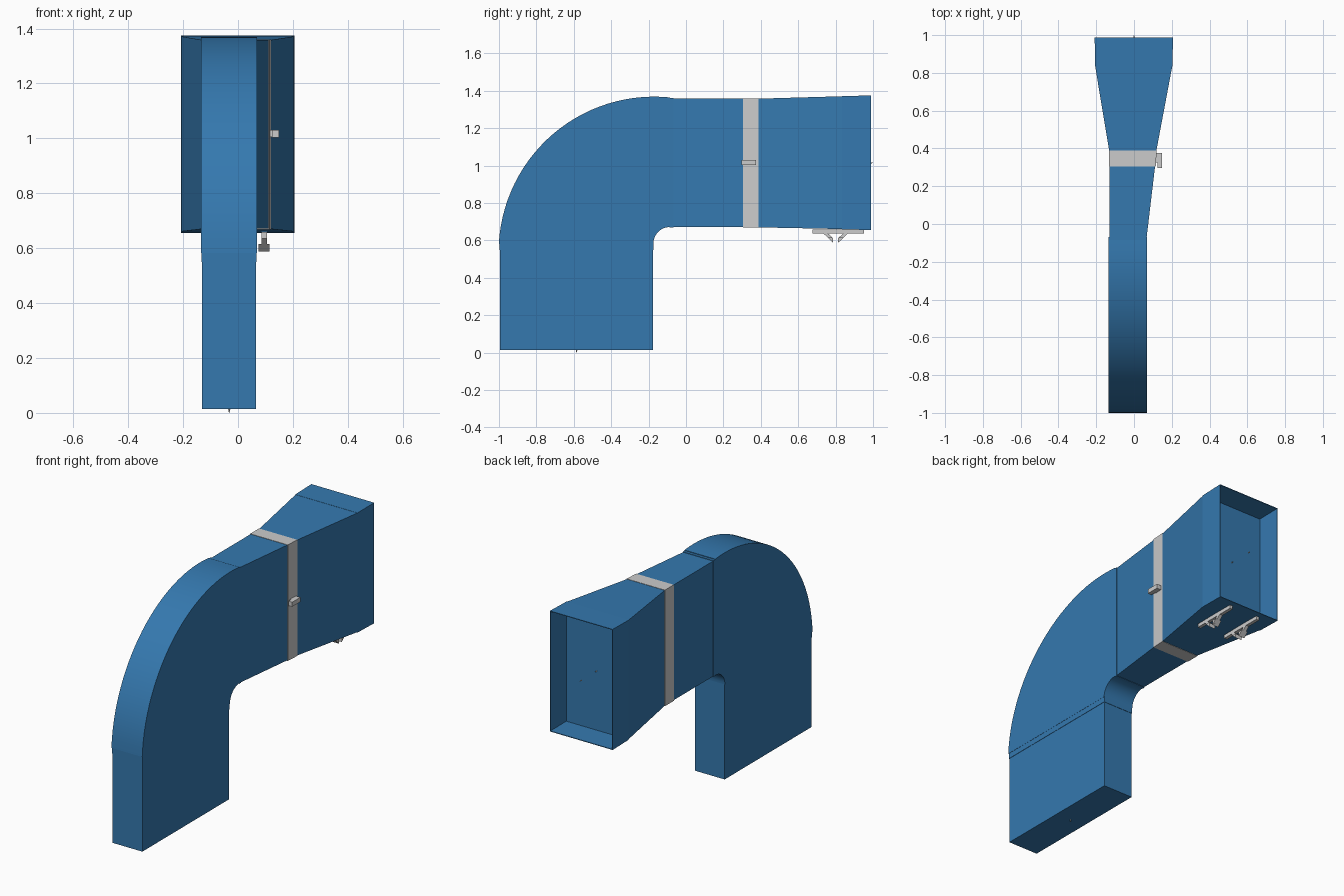
import bpy, bmesh, math
from math import sin, cos, pi, atan2

if "Cube" in bpy.data.objects:
    bpy.data.objects.remove(bpy.data.objects["Cube"])

blue = bpy.data.materials.new("duct_blue")
blue.diffuse_color = (0.035, 0.19, 0.43, 1)
blue.use_nodes = True
blue.node_tree.nodes["Principled BSDF"].inputs["Base Color"].default_value = blue.diffuse_color


def finish(name, bm, mat=None, smooth=False):
    bmesh.ops.recalc_face_normals(bm, faces=bm.faces[:])
    me = bpy.data.meshes.new(name)
    bm.to_mesh(me)
    bm.free()
    ob = bpy.data.objects.new(name, me)
    bpy.context.collection.objects.link(ob)
    if mat:
        me.materials.append(mat)
    if smooth:
        bpy.ops.object.select_all(action='DESELECT')
        ob.select_set(True)
        bpy.context.view_layer.objects.active = ob
        bpy.ops.object.shade_smooth_by_angle(angle=math.radians(30))
    return ob


def loft(name, rings, mat=blue):
    """Rectangular duct along y; each ring is (y, x0, x1, z0, z1)."""
    bm = bmesh.new()
    loops = [[bm.verts.new((x, y, z)) for x, z in ((a, c), (b, c), (b, d), (a, d))]
             for y, a, b, c, d in rings]
    for p, q in zip(loops, loops[1:]):
        for i in range(4):
            j = (i + 1) % 4
            bm.faces.new((p[i], p[j], q[j], q[i]))
    bm.faces.new(loops[0])
    bm.faces.new(loops[-1])
    return finish(name, bm, mat)


def box(name, x0, x1, y0, y1, z0, z1, mat=None):
    return loft(name, [(y0, x0, x1, z0, z1), (y1, x0, x1, z0, z1)], mat)


def extrude_x(name, pts, x0, x1, mat=None, smooth=False):
    """Side profile of (y, z) points extruded along x."""
    bm = bmesh.new()
    a = [bm.verts.new((x0, y, z)) for y, z in pts]
    b = [bm.verts.new((x1, y, z)) for y, z in pts]
    n = len(pts)
    for i in range(n):
        bm.faces.new((a[i], a[(i + 1) % n], b[(i + 1) % n], b[i]))
    bm.faces.new(a)
    bm.faces.new(b)
    return finish(name, bm, mat, smooth)


# Vertical duct and its collar under the elbow
box("vertical_duct", -.131, .066, -.995, -.177, .015, .555, blue)
box("lower_collar", -.133, .068, -.998, -.175, .55, .582, blue)

# Elbow: large outer arc, small inner arc
cy, cz, R = -.17, .537, .832
a0, a1 = atan2(.582 - cz, -.829), atan2(1.359 - cz, .085)
N = 28
outer = [(cy + R * cos(a0 + (a1 - a0) * i / N), cz + R * sin(a0 + (a1 - a0) * i / N))
         for i in range(N + 1)]
inner = [(-.085 + .09 * cos(pi / 2 + pi / 2 * i / 12), .582 + .09 * sin(pi / 2 + pi / 2 * i / 12))
         for i in range(13)]
extrude_x("elbow", outer + inner, -.134, .069, blue, True)
box("upper_collar", -.134, .069, -.087, -.068, .669, 1.361, blue)

# Offset transition up to the damper strap
loft("first_transition", [(-.07, -.131, .067, .671, 1.358), (.31, -.131, .112, .671, 1.358)])

# Grey damper frame with lever
loft("damper_frame", [(.305, -.133, .115, .668, 1.36), (.388, -.133, .12, .668, 1.36)], None)
box("lever_hub", .11, .128, .325, .375, 1.005, 1.03)
box("lever_arm", .124, .149, .297, .375, 1.003, 1.03)

# Widening transition and straight outlet, open at the back to an inner panel
loft("wide_transition", [(.386, -.131, .118, .67, 1.358), (.838, -.206, .203, .661, 1.371)])
loft("outlet", [(.835, -.207, .204, .659, 1.372), (.988, -.208, .206, .656, 1.375),
                (.988, -.204, .202, .66, 1.371), (.842, -.203, .2, .663, 1.368)])


# Tiny connection points at inlet, inner panel and outlet
def pin(name, loc, axis):
    bm = bmesh.new()
    bmesh.ops.create_cone(bm, cap_ends=True, segments=8, radius1=.004, radius2=.001, depth=.014)
    ob = finish(name, bm)
    ob.location = loc
    if axis == 'y':
        ob.rotation_euler.x = -pi / 2
    else:
        ob.rotation_euler.x = pi


pin("inlet_pin", (-.032, -.585, .007), 'z')
pin("panel_pin", (0, .848, 1.015), 'y')
pin("outlet_pin", (0, .993, 1.015), 'y')

# Two hanger rails under the outlet, each with splayed legs
for side, x in (("left", -.095), ("right", .095)):
    box(side + "_rail", x - .01, x + .01, .676, .952, .636, .658)
    for k, s in (("front", -1), ("back", 1)):
        m = .8
        leg = [(m + s * .066, .638), (m + s * .042, .638), (m + s * .013, .612),
               (m + s * .013, .587)]
        extrude_x(f"{side}_{k}_leg", leg, x - .01, x + .01)
        foot = [(m + s * .042, .615), (m + s * .017, .615), (m + s * .013, .611),
                (m + s * .013, .587)]
        extrude_x(f"{side}_{k}_foot", foot, x - .02, x + .02)
